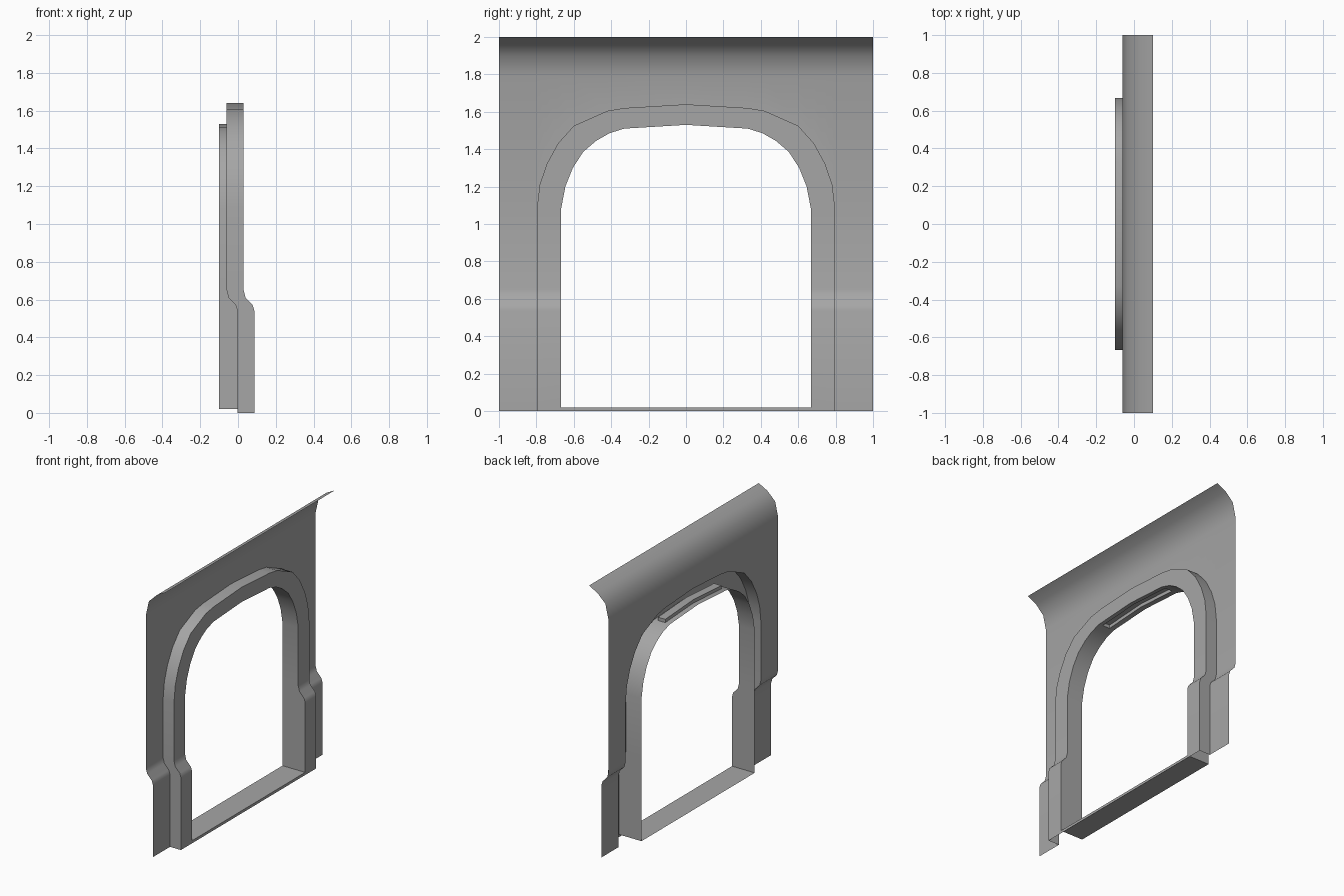
import bpy, bmesh, math
from mathutils import Vector

cube = bpy.data.objects.get("Cube")
if cube:
    bpy.data.objects.remove(cube, do_unlink=True)

grey = bpy.data.materials.new("plain grey")
grey.use_nodes = True
colour = (0.38, 0.38, 0.38, 1)
grey.diffuse_color = colour
grey.node_tree.nodes["Principled BSDF"].inputs["Base Color"].default_value = colour

BACK, SHEET, FRONT, SILL = -0.10, -0.06, 0.03, 0.02

# Outward step of the lower wall: (height, offset)
STEP = [(0, 0.057), (0.54, 0.057), (0.57, 0.048), (0.61, 0.01), (0.65, 0)]
# Half arches from spring line to crown: (y, z)
OUTER = [(0.797, 1.085), (0.782, 1.21), (0.745, 1.32), (0.685, 1.43),
         (0.60, 1.525), (0.42, 1.605), (0.33, 1.62), (0, 1.64)]
INNER = [(0.667, 1.085), (0.645, 1.20), (0.605, 1.30), (0.55, 1.385),
         (0.48, 1.445), (0.41, 1.485), (0.33, 1.51), (0, 1.53)]
# Curled top of the wall: (x, z)
CURL = [(SHEET, 1.79), (-0.035, 1.90), (0.03, 1.963), (0.10, 2.0)]


def opening(half):
    """Full opening outline as (y, z, step offset), legs included."""
    side = [(half[0][0], z, o) for z, o in STEP] + [(y, z, 0) for y, z in half]
    return side + [(-y, z, o) for y, z, o in reversed(side[:-1])]


def grid(bm, rows):
    """Skin a list of equally long point rows and return the faces."""
    v = [[bm.verts.new(p) for p in row] for row in rows]
    return [[bm.faces.new((a[i], a[i + 1], b[i + 1], b[i]))
             for i in range(len(a) - 1)] for a, b in zip(v, v[1:])]


def finish(bm, name, facing):
    """Weld, orient towards a direction, and smooth the gentle bends."""
    bmesh.ops.remove_doubles(bm, verts=bm.verts, dist=0.0005)
    bmesh.ops.recalc_face_normals(bm, faces=bm.faces)
    bm.normal_update()
    if sum(f.normal.dot(Vector(facing)) * f.calc_area() for f in bm.faces) < 0:
        bmesh.ops.reverse_faces(bm, faces=bm.faces)
    mesh = bpy.data.meshes.new(name)
    bm.to_mesh(mesh)
    bm.free()
    mesh.materials.append(grey)
    obj = bpy.data.objects.new(name, mesh)
    bpy.context.collection.objects.link(obj)
    bpy.ops.object.select_all(action='DESELECT')
    obj.select_set(True)
    bpy.context.view_layer.objects.active = obj
    bpy.ops.object.shade_smooth_by_angle(angle=math.radians(40))


outer, inner = opening(OUTER), opening(INNER)
inner = [(y, max(z, SILL), o) for y, z, o in inner]

# Wall sheet: stepped side strips, area over the arch, curled top
bm = bmesh.new()
levels = STEP + [(OUTER[0][1], 0), (CURL[0][1], 0)]
for s in (-1, 1):
    grid(bm, [[(SHEET + o, s * y, z) for z, o in levels] for y in (1, OUTER[0][0])])
arch = outer[len(STEP):-len(STEP)]
grid(bm, [[(SHEET, y, z) for y, z, o in arch],
          [(SHEET, y, CURL[0][1]) for y, z, o in arch]])
ys = [1] + [y for y, z, o in arch] + [-1]
grid(bm, [[(x, y, z) for y in ys] for x, z in CURL])
finish(bm, "wall_panel", (1, 0, 0))

# Door frame: outer wall, front band and deep inner reveal
bm = bmesh.new()
bands = grid(bm, [
    [(SHEET + o, y, z) for y, z, o in outer],
    [(FRONT + o, y, z) for y, z, o in outer],
    [(FRONT + o, y, z) for y, z, o in inner],
    [(0, y, z) for y, z, o in inner],
    [(SHEET, y, z) for y, z, o in inner],
    [(BACK, y, z) for y, z, o in inner]])
# Long slot pushed up into the crown of the reveal
crown = [f for f in bands[3]
         if abs(f.calc_center_median().y) < 0.3 and f.calc_center_median().z > 1]
raised = bmesh.ops.extrude_face_region(bm, geom=crown)["geom"]
bmesh.ops.translate(bm, vec=(0, 0, 0.025),
                    verts=[g for g in raised if isinstance(g, bmesh.types.BMVert)])
bmesh.ops.delete(bm, geom=[f for f in crown if f.is_valid], context='FACES')
finish(bm, "door_frame", (1, 0, 0))

# Threshold with a thin front lip
bm = bmesh.new()
lip = FRONT + STEP[0][1]
wide, narrow = OUTER[0][0], INNER[0][0]
grid(bm, [[(x, s * w, z) for s in (-1, 1)]
          for x, w, z in ((BACK, narrow, SILL), (lip, narrow, SILL), (lip, wide, 0))])
finish(bm, "door_sill", (0, 0, 1))
